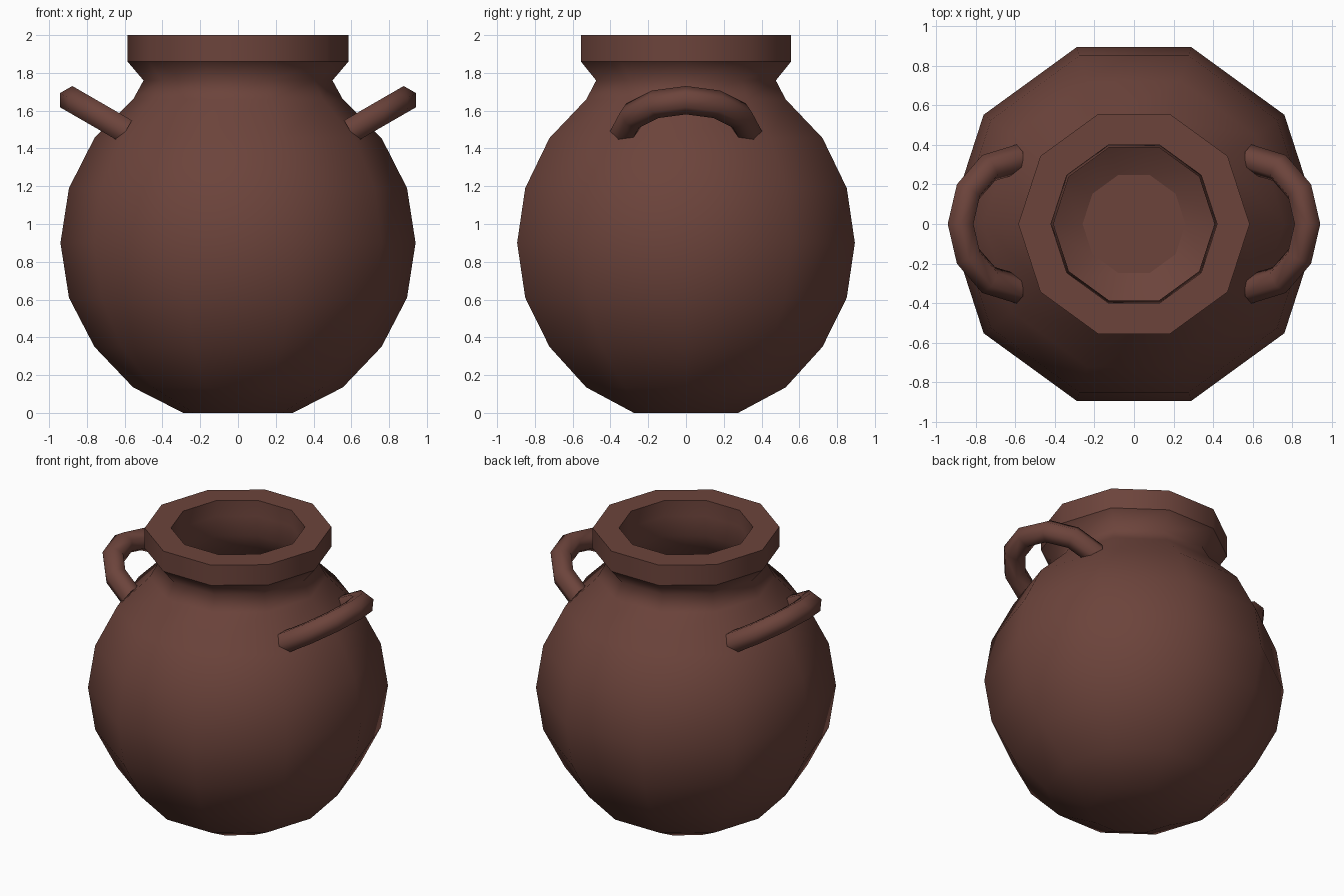
import bpy
import bmesh
from math import cos, sin, pi, radians
from mathutils import Vector

if "Cube" in bpy.data.objects:
    bpy.data.objects.remove(bpy.data.objects["Cube"])

clay = bpy.data.materials.new("brown clay")
clay.use_nodes = True
colour = (0.15, 0.057, 0.044, 1)
clay.diffuse_color = colour
bsdf = next(n for n in clay.node_tree.nodes if n.type == "BSDF_PRINCIPLED")
bsdf.inputs["Base Color"].default_value = colour


def loft(name, rings, sharp_rings):
    """Skin a list of closed rings, cap both ends and crease chosen rings."""
    bm = bmesh.new()
    loops = [[bm.verts.new(p) for p in ring] for ring in rings]
    n = len(loops[0])
    for a, b in zip(loops, loops[1:]):
        for i in range(n):
            j = (i + 1) % n
            bm.faces.new((a[i], a[j], b[j], b[i]))
    bm.faces.new(loops[0][::-1])
    bm.faces.new(loops[-1])
    bmesh.ops.recalc_face_normals(bm, faces=bm.faces)
    for f in bm.faces:
        f.smooth = True
    for k in sharp_rings:
        for i in range(n):
            bm.edges.get((loops[k][i], loops[k][(i + 1) % n])).smooth = False
    mesh = bpy.data.meshes.new(name)
    bm.to_mesh(mesh)
    bm.free()
    mesh.materials.append(clay)
    obj = bpy.data.objects.new(name, mesh)
    bpy.context.collection.objects.link(obj)
    return obj


# Pot: ten-sided wall, outside from the base up, then inside back down
outer = [(0.29, 0), (0.555, 0.135), (0.76, 0.35), (0.895, 0.61), (0.94, 0.9),
         (0.895, 1.19), (0.76, 1.455), (0.555, 1.66), (0.5, 1.76),
         (0.585, 1.86), (0.585, 2.0)]
inner = [(0.42, 2.0), (0.42, 1.89), (0.407, 1.76), (0.49, 1.61), (0.69, 1.41),
         (0.82, 1.17), (0.86, 0.9), (0.82, 0.63), (0.69, 0.4), (0.5, 0.2),
         (0.26, 0.08)]
SIDES = 10
rings = [[(r * cos(2 * pi * i / SIDES), r * sin(2 * pi * i / SIDES), z)
          for i in range(SIDES)] for r, z in outer + inner]
collar = len(outer) - 2
loft("pot", rings, [collar, collar + 1, collar + 2, len(rings) - 1])

# Handles: six-sided half rings tilted upward by thirty degrees
MAJOR, TUBE, STEPS = 0.327, 0.075, 6
tilt = radians(30)
for side, name in ((1, "left_handle"), (-1, "right_handle")):
    outward = Vector((side * cos(tilt), 0, sin(tilt)))
    normal = Vector((-side * sin(tilt), 0, cos(tilt)))
    centre = Vector((side * 0.594, 0, 1.492))
    rings = []
    for s in range(STEPS + 1):
        a = pi * s / STEPS - pi / 2
        radial = outward * cos(a) + Vector((0, sin(a), 0))
        rings.append([centre + radial * (MAJOR + TUBE * cos(t)) + normal * TUBE * sin(t)
                      for t in (2 * pi * k / 6 for k in range(6))])
    loft(name, rings, [0, STEPS])
